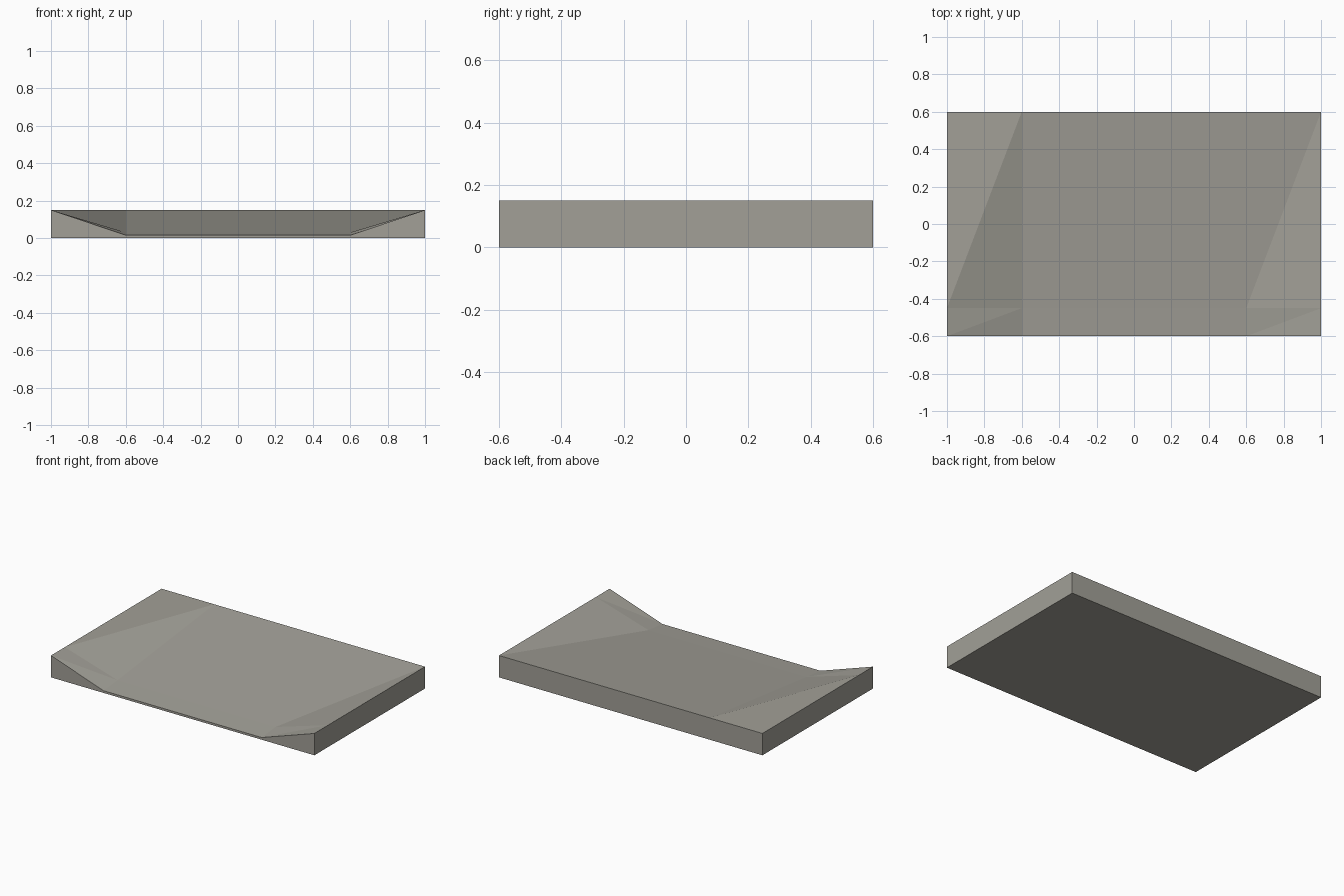
import bpy
import bmesh

if "Cube" in bpy.data.objects:
    bpy.data.objects.remove(bpy.data.objects["Cube"])

# Single flat colour
grey = bpy.data.materials.new("warm stone grey")
grey.diffuse_color = (0.36, 0.35, 0.31, 1)
grey.use_nodes = True
grey.node_tree.nodes["Principled BSDF"].inputs["Base Color"].default_value = grey.diffuse_color

# Cross-sections from front to back: (y, height of the dished middle)
TOP = 0.15
SECTIONS = [(-0.6, 0.015), (-0.45, 0.03), (0.6, TOP)]
XS = [-1.0, -0.6, 0.6, 1.0]

bm = bmesh.new()
upper, lower = [], []
for y, mid in SECTIONS:
    upper.append([bm.verts.new((x, y, TOP if abs(x) == 1 else mid)) for x in XS])
    lower.append([bm.verts.new((x, y, 0)) for x in XS])

# Sloped deck with folded flanks, and flat underside
for j in range(len(SECTIONS) - 1):
    for i in range(3):
        a, b = upper[j][i], upper[j][i + 1]
        c, d = upper[j + 1][i + 1], upper[j + 1][i]
        if i == 1:
            bm.faces.new((a, b, c, d))
        else:
            bm.faces.new((a, b, c))
            bm.faces.new((a, c, d))
        bm.faces.new((lower[j][i], lower[j + 1][i], lower[j + 1][i + 1], lower[j][i + 1]))
    # Left and right walls
    for i in (0, 3):
        bm.faces.new((lower[j][i], lower[j + 1][i], upper[j + 1][i], upper[j][i]))

# Front and back walls
for j in (0, 2):
    for i in range(3):
        bm.faces.new((lower[j][i], lower[j][i + 1], upper[j][i + 1], upper[j][i]))

bmesh.ops.recalc_face_normals(bm, faces=bm.faces)
mesh = bpy.data.meshes.new("ramp_slab")
bm.to_mesh(mesh)
bm.free()
mesh.materials.append(grey)
slab = bpy.data.objects.new("ramp_slab", mesh)
bpy.context.collection.objects.link(slab)
